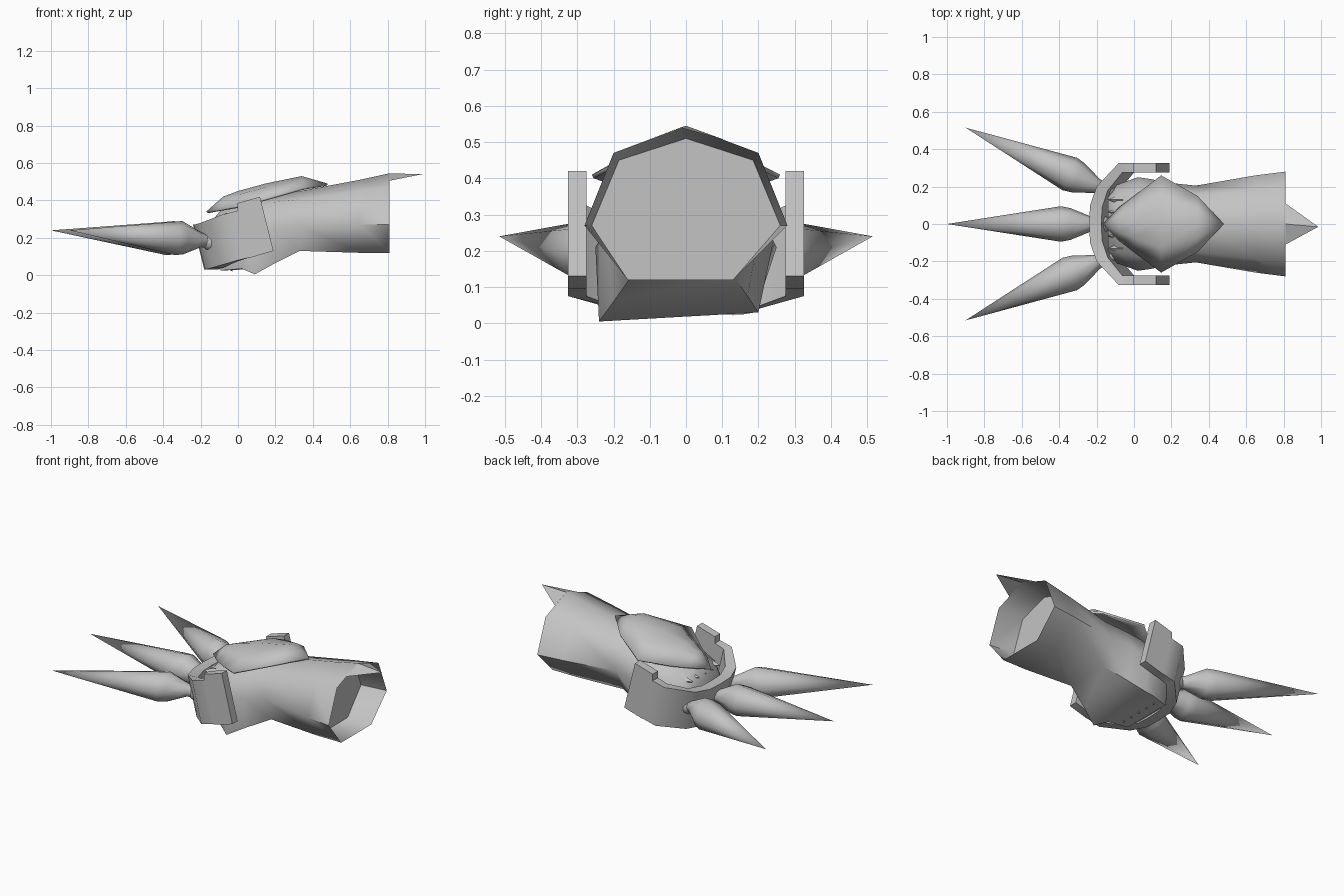
import bpy
import bmesh
import math
from mathutils import Matrix, Vector

cube = bpy.data.objects.get("Cube")
if cube:
    bpy.data.objects.remove(cube)

grey = bpy.data.materials.new("steel_grey")
grey.use_nodes = True
colour = (0.55, 0.55, 0.55, 1)
grey.diffuse_color = colour
grey.node_tree.nodes["Principled BSDF"].inputs["Base Color"].default_value = colour


def finish(name, bm, angle=40):
    """Turn a bmesh into a smooth-by-angle object."""
    bmesh.ops.remove_doubles(bm, verts=bm.verts, dist=0.0005)
    bmesh.ops.recalc_face_normals(bm, faces=bm.faces)
    mesh = bpy.data.meshes.new(name)
    bm.to_mesh(mesh)
    bm.free()
    mesh.materials.append(grey)
    obj = bpy.data.objects.new(name, mesh)
    bpy.context.collection.objects.link(obj)
    bpy.ops.object.select_all(action='DESELECT')
    obj.select_set(True)
    bpy.context.view_layer.objects.active = obj
    bpy.ops.object.shade_smooth_by_angle(angle=math.radians(angle))
    return obj


def loft(rings, closed=True, cap_start=False, cap_end=False):
    """Skin a row of equal-length point rings."""
    bm = bmesh.new()
    rows = [[bm.verts.new(p) for p in ring] for ring in rings]
    n = len(rows[0])
    for a, b in zip(rows, rows[1:]):
        for i in range(n if closed else n - 1):
            j = (i + 1) % n
            bm.faces.new((a[i], a[j], b[j], b[i]))
    if cap_start:
        bm.faces.new(rows[0])
    if cap_end:
        bm.faces.new(rows[-1])
    return bm


def section(x, side, shoulder, top, floor, near, far, side_z=0.27):
    """Seven-sided arm section; near and far are the bottom corners."""
    sy, sz = shoulder
    return [(x, -side, side_z), (x, -sy, sz), (x, 0, top), (x, sy, sz),
            (x, side, side_z), (x, far, floor[1]), (x, -near, floor[0])]


# Arm sleeve and palm
cuff = section(0.81, 0.28, (0.20, 0.47), 0.545, (0.12, 0.12), 0.16, 0.13)
inner = section(0.65, 0.26, (0.185, 0.45), 0.51, (0.12, 0.12), 0.16, 0.13)
sleeve = [
    cuff, inner,
    section(0.33, 0.205, (0.15, 0.405), 0.45, (0.13, 0.13), 0.15, 0.13),
    section(0.19, 0.22, (0.16, 0.39), 0.43, (0.06, 0.075), 0.2, 0.17, 0.25),
    section(0.09, 0.24, (0.17, 0.37), 0.42, (0.005, 0.03), 0.24, 0.2, 0.22),
    section(0.02, 0.25, (0.17, 0.35), 0.4, (0.035, 0.03), 0.2, 0.19, 0.21),
    section(-0.09, 0.21, (0.15, 0.31), 0.35, (0.025, 0.025), 0.16, 0.16, 0.19),
    section(-0.14, 0.16, (0.12, 0.26), 0.29, (0.06, 0.06), 0.13, 0.13, 0.18),
]
finish("sleeve", loft(sleeve, cap_end=True), 55)

# Wall that closes the sleeve behind the cuff
bm = bmesh.new()
bm.faces.new([bm.verts.new(p) for p in inner])
finish("cuff_wall", bm)

# Pointed tab on the cuff's upper rim
bm = bmesh.new()
ridge, tip = bm.verts.new((0.81, 0, 0.545)), bm.verts.new((0.985, -0.015, 0.54))
for s in (-1, 1):
    bm.faces.new((ridge, tip, bm.verts.new((0.81, s * 0.11, 0.505))))
finish("cuff_point", bm)

# Domed diamond plate on the back of the hand: x, half width, ridge z, edge z
stations = [(-0.17, 0, 0.34, 0.34), (-0.08, 0.09, 0.42, 0.355),
            (0, 0.15, 0.45, 0.37), (0.145, 0.26, 0.49, 0.41),
            (0.34, 0.15, 0.53, 0.465), (0.48, 0, 0.49, 0.49)]
plate_rows = []
for x, w, hi, lo in stations:
    plate_rows.append([(x, w * t, lo + (hi - lo) * (1 - abs(t) ** 2))
                       for t in (-1, -0.5, 0, 0.5, 1)])
plate = finish("hand_plate", loft(plate_rows, closed=False), 50)
thick = plate.modifiers.new("thickness", 'SOLIDIFY')
thick.thickness = 0.012
thick.offset = -1

# Knuckle guard: outer x, outer y, inner x, inner y, bottom z, top z
half = [(0.19, 0.325, 0.19, 0.275, 0.13, 0.42),
        (0.07, 0.325, 0.07, 0.275, 0.095, 0.385),
        (0.06, 0.325, 0.06, 0.275, 0.095, 0.345),
        (-0.02, 0.325, 0, 0.275, 0.075, 0.325),
        (-0.14, 0.20, -0.08, 0.18, 0.04, 0.28),
        (-0.175, 0.10, -0.11, 0.09, 0.03, 0.27),
        (-0.18, 0, -0.115, 0, 0.03, 0.27)]


def guard_ring(s, side):
    ox, oy, ix, iy, lo, hi = s
    lean = -0.25 * (hi - lo)
    return [(ox, side * oy, lo), (ox + lean, side * oy, hi),
            (ix + lean, side * iy, hi), (ix, side * iy, lo)]


guard = [guard_ring(s, 1) for s in half]
guard += [guard_ring(s, -1) for s in reversed(half[:-1])]
finish("knuckle_guard", loft(guard, cap_start=True, cap_end=True), 46)

# Three long claws with knuckle joints: distance, half width, half height, z
claw_profile = [(-0.02, 0.035, 0.035, 0.18), (0.03, 0.04, 0.04, 0.19),
                (0.14, 0.085, 0.09, 0.2), (0.19, 0.095, 0.088, 0.197),
                (0.8, 0.0, 0.0, 0.24)]
claws = {"left": (-0.17, -0.19, 24), "middle": (-0.2, 0, 0), "right": (-0.17, 0.19, -24)}
for name, (bx, by, turn) in claws.items():
    place = Matrix.Translation((bx, by, 0)) @ Matrix.Rotation(math.radians(turn), 4, 'Z')
    rings = []
    for d, w, h, z in claw_profile:
        rings.append([place @ Vector((-d, w * math.cos(k * math.tau / 8),
                                      z + h * math.sin(k * math.tau / 8)))
                      for k in range(8)])
    finish(name + "_claw", loft(rings, cap_start=True), 50)
    bm = bmesh.new()
    bmesh.ops.create_uvsphere(bm, u_segments=8, v_segments=6, radius=0.05,
                              matrix=Matrix.Translation((bx + 0.025, by * 0.97, 0.18)))
    finish(name + "_knuckle", bm, 60)

# Small toothed edges above and below the fingers
for row, z, x in (("upper", 0.3, -0.1), ("lower", 0.055, -0.07)):
    bm = bmesh.new()
    for i in range(5):
        place = Matrix.Translation((x, (i - 2) * 0.065, z)) @ Matrix.Rotation(-math.pi / 2, 4, 'Y')
        bmesh.ops.create_cone(bm, cap_ends=True, segments=4, radius1=0.034,
                              radius2=0, depth=0.08, matrix=place)
    finish(row + "_finger_teeth", bm, 20)
